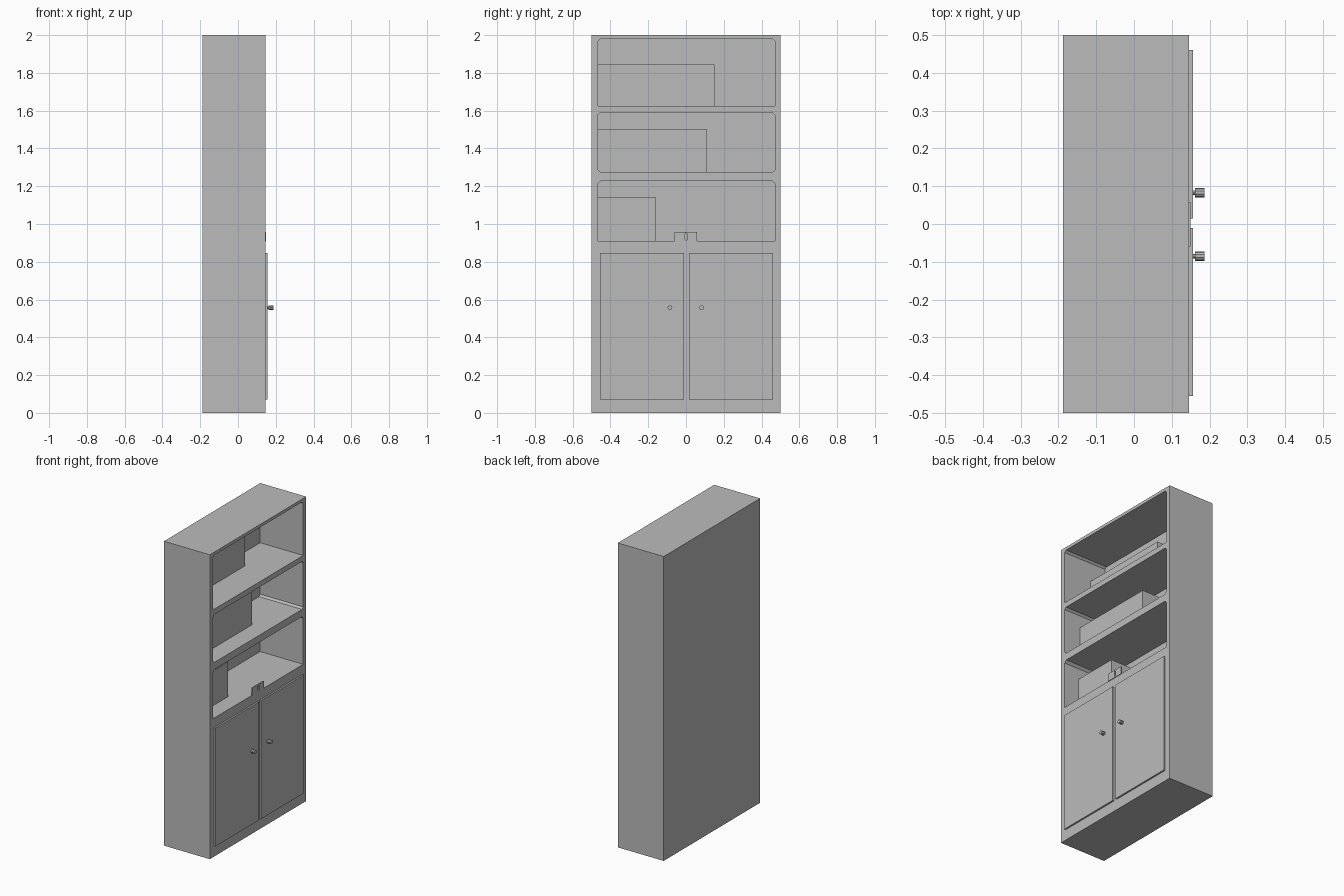
import bpy
import bmesh
import math
from mathutils import Matrix

cube = bpy.data.objects.get("Cube")
if cube:
    bpy.data.objects.remove(cube, do_unlink=True)

grey = bpy.data.materials.new("plain grey")
grey.use_nodes = True
grey.diffuse_color = (0.5, 0.5, 0.5, 1)
grey.node_tree.nodes["Principled BSDF"].inputs["Base Color"].default_value = (0.5, 0.5, 0.5, 1)

BACK, FACE = -0.188, 0.145      # rear and open side of the case
INNER = -0.168                  # rear wall of the shelf bays


def finish(name, bm):
    bmesh.ops.recalc_face_normals(bm, faces=bm.faces)
    mesh = bpy.data.meshes.new(name)
    bm.to_mesh(mesh)
    bm.free()
    mesh.materials.append(grey)
    obj = bpy.data.objects.new(name, mesh)
    bpy.context.collection.objects.link(obj)
    return obj


def prism(name, x, y, z, top=0, bottom=0):
    """Extrude a y-z rectangle along x, with optional cut corners."""
    outline = []
    for cy, cz, sy, sz, c in ((y[0], z[0], 1, 1, bottom), (y[1], z[0], -1, 1, bottom),
                              (y[1], z[1], -1, -1, top), (y[0], z[1], 1, -1, top)):
        if c:
            pair = [(cy, cz + sz * c), (cy + sy * c, cz)]
            outline += pair if sy == sz else pair[::-1]
        else:
            outline.append((cy, cz))
    bm = bmesh.new()
    face = bm.faces.new([bm.verts.new((x[0], py, pz)) for py, pz in outline])
    grown = bmesh.ops.extrude_face_region(bm, geom=[face])["geom"]
    verts = [g for g in grown if isinstance(g, bmesh.types.BMVert)]
    bmesh.ops.translate(bm, verts=verts, vec=(x[1] - x[0], 0, 0))
    return finish(name, bm)


def rod(name, x, y, z, radius, sides):
    """Cylinder lying along x."""
    bm = bmesh.new()
    place = Matrix.Translation(((x[0] + x[1]) / 2, y, z)) @ Matrix.Rotation(math.pi / 2, 4, 'Y')
    bmesh.ops.create_cone(bm, cap_ends=True, segments=sides, radius1=radius,
                          radius2=radius, depth=x[1] - x[0], matrix=place)
    return finish(name, bm)


def carve(obj, cutter):
    mod = obj.modifiers.new("opening", 'BOOLEAN')
    mod.operation = 'DIFFERENCE'
    mod.solver = 'EXACT'
    mod.object = cutter
    cutter.hide_render = True
    bpy.context.view_layer.objects.active = obj
    bpy.ops.object.modifier_apply(modifier=mod.name)
    bpy.data.objects.remove(cutter, do_unlink=True)


# Case with three open bays, each holding a block against one end
case = prism("case", (BACK, FACE), (-0.5, 0.5), (0, 2))
bays = (("upper", 1.625, 1.98, 0.012, 0, -0.055, 0.15, 1.845),
        ("middle", 1.275, 1.59, 0.012, 0.012, 0.025, 0.11, 1.50),
        ("lower", 0.91, 1.228, 0.015, 0, 0.04, -0.16, 1.14))
for name, low, high, top, bottom, front, end, height in bays:
    carve(case, prism("cutter", (INNER, FACE + 0.1), (-0.465, 0.47), (low, high), top, bottom))
    prism(name + "_shelf_block", (INNER, front), (-0.465, end), (low, height))

# Doors with knobs
for name, y, knob_y in (("right", (-0.455, -0.01), -0.085), ("left", (0.015, 0.46), 0.083)):
    prism(name + "_door", (FACE, 0.156), y, (0.07, 0.847))
    rod(name + "_knob_stem", (0.155, 0.165), knob_y, 0.557, 0.006, 8)
    rod(name + "_knob", (0.161, 0.187), knob_y, 0.557, 0.0125, 10)

# Latch plate with a narrow slot
plate = prism("latch_plate", (0.14, 0.149), (-0.06, 0.058), (0.908, 0.958))
carve(plate, prism("cutter", (0.1, 0.2), (-0.004, 0.006), (0.915, 0.952), 0.003, 0.003))
